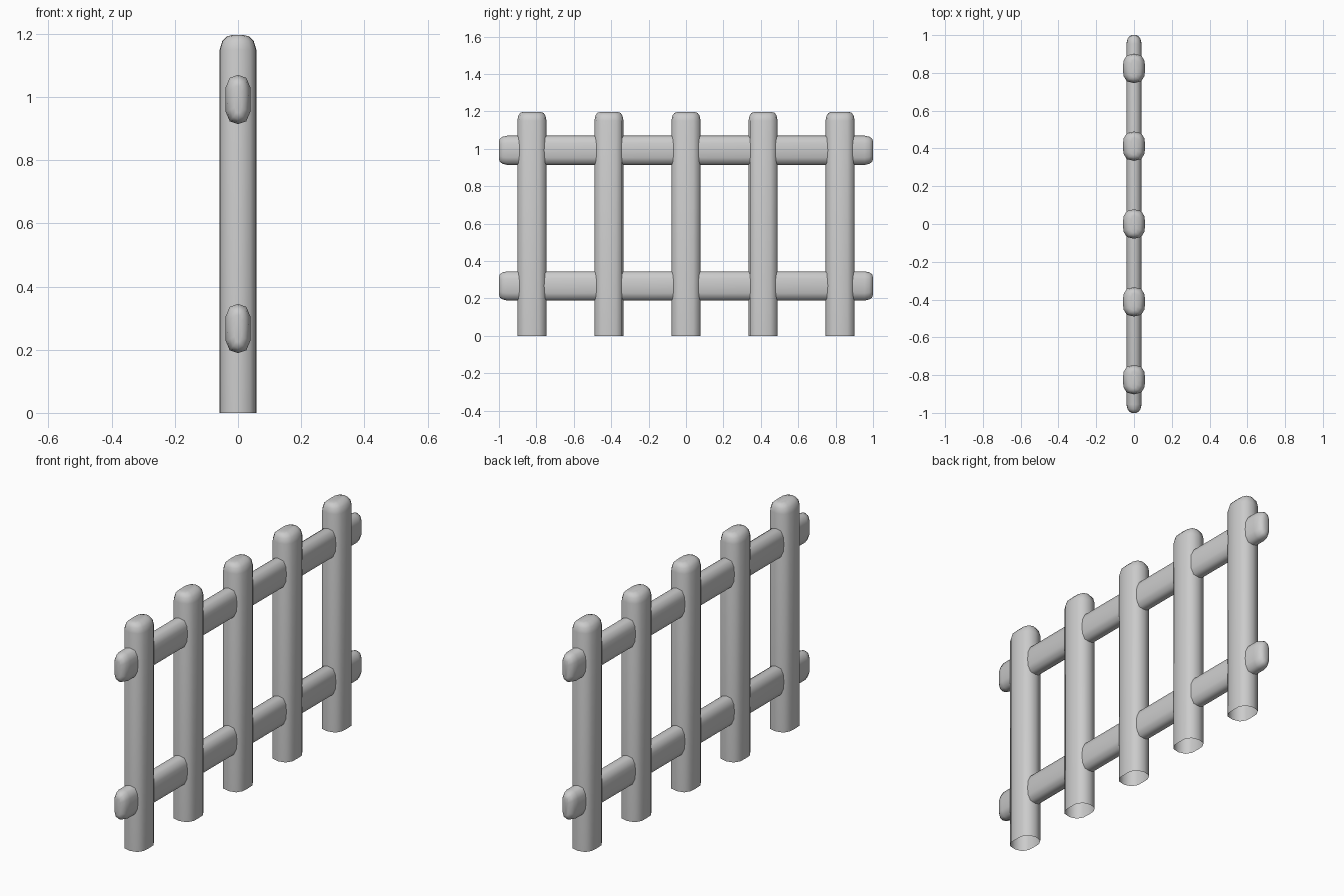
import bpy, bmesh
from mathutils import Vector

if "Cube" in bpy.data.objects:
    bpy.data.objects.remove(bpy.data.objects["Cube"])


def section(a, b):
    """Flattened 12-sided rounded outline, half sizes a and b."""
    quarter = [(a, 0), (0.97 * a, 0.5 * b), (0.66 * a, 0.88 * b)]
    half = quarter + [(0, b)] + [(-x, y) for x, y in reversed(quarter)]
    return half + [(x, -y) for x, y in reversed(half[1:-1])]


def beam(name, a, b, stations, place, cap_start):
    """Loft the outline through (distance, x scale, width scale) stations."""
    bm = bmesh.new()
    rings = []
    for t, sa, sb in stations:
        rings.append([bm.verts.new(place(u * sa, v * sb, t)) for u, v in section(a, b)])
    for r0, r1 in zip(rings, rings[1:]):
        for i in range(len(r0)):
            j = (i + 1) % len(r0)
            bm.faces.new((r0[i], r0[j], r1[j], r1[i]))
    bm.faces.new(rings[-1])
    if cap_start:
        bm.faces.new(rings[0][::-1])
    bmesh.ops.recalc_face_normals(bm, faces=bm.faces)
    # make sure the outside faces outward
    top = max(bm.faces, key=lambda f: place(0, 0, 1).dot(f.calc_center_median()))
    if top.normal.dot(place(0, 0, 1) - place(0, 0, 0)) < 0:
        bmesh.ops.reverse_faces(bm, faces=bm.faces)
    mesh = bpy.data.meshes.new(name)
    bm.to_mesh(mesh)
    bm.free()
    mesh.shade_smooth()
    obj = bpy.data.objects.new(name, mesh)
    bpy.context.collection.objects.link(obj)
    return obj


# Upright posts: rounded tops, open undersides
post_profile = [(0, 1, 1), (1.15, 1, 1), (1.177, 0.86, 0.93), (1.192, 0.6, 0.8), (1.197, 0.25, 0.6)]
for k in range(5):
    y0 = (k - 2) * 0.412
    beam(f"post_{k + 1}", 0.058, 0.078, post_profile,
         lambda u, v, t, y0=y0: Vector((u, y0 + v, t)), False)

# Horizontal rails: rounded at both ends
end = [(0.955, 1, 1), (0.98, 0.86, 0.93), (0.995, 0.6, 0.8), (1.0, 0.25, 0.6)]
rail_profile = [(-t, a, b) for t, a, b in reversed(end)] + end
for name, z0 in (("lower_rail", 0.267), ("upper_rail", 0.992)):
    beam(name, 0.04, 0.078, rail_profile,
         lambda u, v, t, z0=z0: Vector((u, t, z0 + v)), True)
